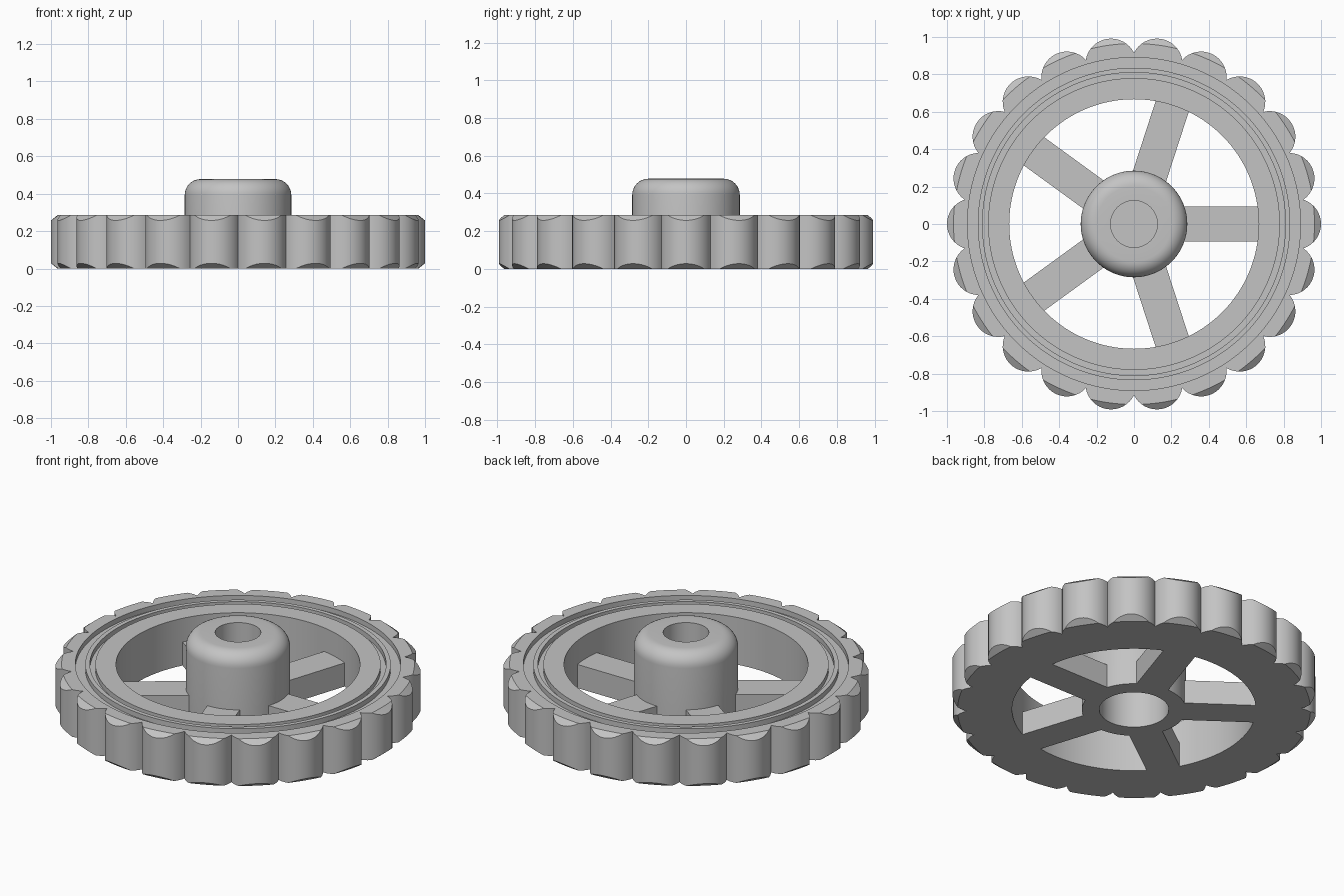
import bpy, bmesh
from math import sin, cos, asin, atan2, hypot, pi, radians, tau
from mathutils import Matrix

cube = bpy.data.objects.get("Cube")
if cube:
    bpy.data.objects.remove(cube, do_unlink=True)

grey = bpy.data.materials.new("plain grey")
grey.use_nodes = True
colour = (0.55, 0.55, 0.55, 1)
grey.diffuse_color = colour
grey.node_tree.nodes["Principled BSDF"].inputs["Base Color"].default_value = colour


def finish(name, bm):
    """Clean the mesh, make the object and smooth its curved faces."""
    bmesh.ops.remove_doubles(bm, verts=bm.verts, dist=1e-5)
    bmesh.ops.recalc_face_normals(bm, faces=bm.faces)
    mesh = bpy.data.meshes.new(name)
    bm.to_mesh(mesh)
    bm.free()
    mesh.materials.append(grey)
    obj = bpy.data.objects.new(name, mesh)
    bpy.context.collection.objects.link(obj)
    bpy.ops.object.select_all(action='DESELECT')
    obj.select_set(True)
    bpy.context.view_layer.objects.active = obj
    bpy.ops.object.shade_smooth_by_angle(angle=radians(28))
    return obj


def skin(name, columns, closed):
    """Bridge profile columns around the z axis."""
    bm = bmesh.new()
    cols = [[bm.verts.new((r * cos(a), r * sin(a), z)) for r, z in prof]
            for a, prof in columns]
    n = len(cols[0])
    for i, col in enumerate(cols):
        nxt = cols[(i + 1) % len(cols)]
        for j in range(n if closed else n - 1):
            k = (j + 1) % n
            bm.faces.new((col[j], nxt[j], nxt[k], col[k]))
    return finish(name, bm)


# Scalloped rim with chamfered lobes and two ring grooves
HEIGHT, HOLE = 0.285, 0.667
LOBES, STEPS = 22, 16
LOBE_C, LOBE_R = 0.863, 0.137
CHAMFER_R, SLOPE = 0.965, 0.8
FLOOR = HEIGHT - 0.03
half = pi / LOBES
t_end = half + asin(LOBE_C * sin(half) / LOBE_R)

inner = [(HOLE, 0), (HOLE, HEIGHT)]
for r_in, r_out in ((0.78, 0.81), (0.835, 0.89)):
    inner += [(r_in, HEIGHT), (r_in, FLOOR), (r_out, FLOOR), (r_out, HEIGHT)]

columns = []
for lobe in range(LOBES):
    for s in range(STEPS):
        t = t_end * (2 * s / STEPS - 1)
        x, y = LOBE_C + LOBE_R * cos(t), LOBE_R * sin(t)
        rho = hypot(x, y)
        edge = min(rho, CHAMFER_R)
        dz = (rho - edge) * SLOPE
        outer = [(edge, HEIGHT), (rho, HEIGHT - dz), (rho, dz), (edge, 0)]
        columns.append((lobe * tau / LOBES + atan2(y, x), inner + outer))
skin("scalloped_rim", columns, True)

# Hub with rounded top, shallow top bore and deeper bottom bore
HUB_R, HUB_TOP, FILLET = 0.285, 0.478, 0.085
profile = [(0, 0.33), (0.19, 0.33), (0.19, 0), (HUB_R, 0)]
for i in range(9):
    a = pi / 2 * i / 8
    profile.append((HUB_R - FILLET + FILLET * cos(a),
                    HUB_TOP - FILLET + FILLET * sin(a)))
profile += [(0.125, HUB_TOP), (0.125, 0.355), (0, 0.355)]
skin("hub", [(tau * i / 96, profile) for i in range(96)], False)

# Five straight spokes at half the rim height
START, END, WIDTH = 0.265, 0.675, 0.186
for i in range(5):
    bm = bmesh.new()
    bmesh.ops.create_cube(bm, size=1)
    bm.transform(Matrix.Rotation(tau * i / 5, 4, 'Z')
                 @ Matrix.Translation(((START + END) / 2, 0, HEIGHT / 4))
                 @ Matrix.Diagonal((END - START, WIDTH, HEIGHT / 2, 1)))
    finish(f"spoke_{i + 1}", bm)
